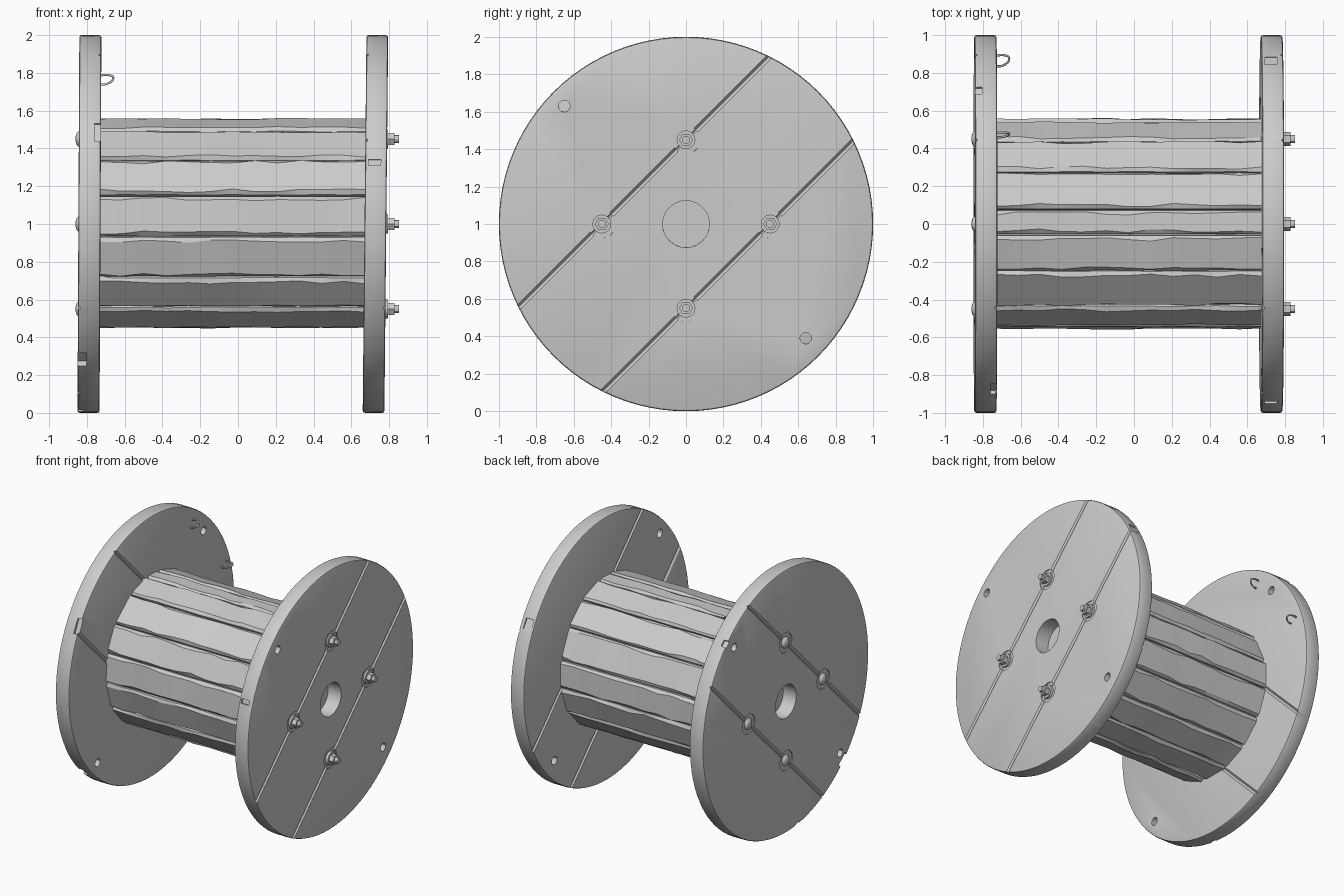
import bpy, bmesh, math, random
from mathutils import Matrix, Vector

if "Cube" in bpy.data.objects:
    bpy.data.objects.remove(bpy.data.objects["Cube"])

random.seed(4)
BOLTS = [(0, 0.45), (-0.45, 0), (0.45, 0), (0, -0.45)]


def finish(obj, angle=30):
    bpy.ops.object.select_all(action='DESELECT')
    obj.select_set(True)
    bpy.context.view_layer.objects.active = obj
    bpy.ops.object.shade_smooth_by_angle(angle=math.radians(angle))
    return obj


def from_bmesh(name, bm):
    bmesh.ops.recalc_face_normals(bm, faces=bm.faces)
    me = bpy.data.meshes.new(name)
    bm.to_mesh(me)
    bm.free()
    obj = bpy.data.objects.new(name, me)
    bpy.context.collection.objects.link(obj)
    return obj


def rod(name, x0, x1, y, z, r, sides, r2=None):
    """Cylinder or cone along x from x0 to x1."""
    bm = bmesh.new()
    bmesh.ops.create_cone(bm, cap_ends=True, segments=sides, radius1=r,
                          radius2=r if r2 is None else r2, depth=x1 - x0)
    m = Matrix.Translation(((x0 + x1) / 2, y, z)) @ Matrix.Rotation(math.pi / 2, 4, 'Y')
    bmesh.ops.transform(bm, matrix=m, verts=bm.verts)
    return from_bmesh(name, bm)


def box(name, centre, size, rot_x=0, roll=0):
    """Box rolled about its long local z axis, then turned about x."""
    bm = bmesh.new()
    bmesh.ops.create_cube(bm, size=1)
    m = (Matrix.Translation(centre) @ Matrix.Rotation(rot_x, 4, 'X')
         @ Matrix.Rotation(roll, 4, 'Z') @ Matrix.Diagonal((*size, 1)))
    bmesh.ops.transform(bm, matrix=m, verts=bm.verts)
    return from_bmesh(name, bm)


def cut(obj, cutter):
    mod = obj.modifiers.new('cut', 'BOOLEAN')
    mod.operation, mod.solver, mod.object = 'DIFFERENCE', 'EXACT', cutter
    bpy.context.view_layer.objects.active = obj
    bpy.ops.object.modifier_apply(modifier=mod.name)
    bpy.data.objects.remove(cutter)


def flange(name, x0, x1, side, rope_holes, chips):
    disc = rod(name, x0, x1, 0, 1, 1.0, 96)
    bev = disc.modifiers.new('bevel', 'BEVEL')
    bev.width, bev.segments, bev.limit_method = 0.012, 2, 'ANGLE'
    bev.angle_limit = math.radians(40)
    bpy.context.view_layer.objects.active = disc
    bpy.ops.object.modifier_apply(modifier=bev.name)
    outer, inner = (x1, x0) if side > 0 else (x0, x1)
    # board seams: outer layer on one diagonal, inner layer crosswise
    for s in (-1, 1):
        o = s * 0.225
        cut(disc, box('seam', (outer, -o, 1 + o), (0.02, 0.02, 2.4), -math.pi / 4, math.pi / 4))
        cut(disc, box('seam', (inner, o, 1 + o), (0.02, 0.02, 2.4), math.pi / 4, math.pi / 4))
    # hub hole and rope holes
    cut(disc, rod('hub', x0 - 0.1, x1 + 0.1, 0, 1, 0.125, 32))
    for y, z in rope_holes:
        cut(disc, rod('hole', x0 - 0.1, x1 + 0.1, y, z, 0.031, 12))
    # dents pressed in by the bolts
    for y, z in BOLTS:
        a, b = sorted((outer - side * 0.007, outer + side * 0.01))
        cut(disc, rod('dent', a, b, y, 1 + z, 0.075, 20))
    # chipped rim
    for x, ang, w, d in chips:
        a = math.radians(ang)
        cut(disc, box('chip', (x, math.cos(a), 1 + math.sin(a)), (0.065, d, w), a + 0.06))
    return finish(disc)


# flanges
left = flange('left_flange', -0.845, -0.728, -1, [(0.62, 1.65), (-0.65, 0.36)],
              [(-0.83, 226, 0.10, 0.07), (-0.73, 151, 0.11, 0.04),
               (-0.85, 262, 0.05, 0.03), (-0.84, 45, 0.05, 0.03)])
right = flange('right_flange', 0.67, 0.785, 1, [(-0.65, 1.63), (0.64, 0.39)],
               [(0.72, 161, 0.035, 0.03), (0.72, 30, 0.08, 0.02)])
for f, mid, tilt in ((left, -0.786, 0.005), (right, 0.727, 0.010)):
    f.matrix_world = (Matrix.Translation((mid, 0, 1)) @ Matrix.Rotation(tilt, 4, 'Y')
                      @ Matrix.Translation((-mid, 0, -1)))

# drum core behind the planks, closing the hub holes
finish(rod('drum_core', -0.735, 0.675, 0, 1, 0.515, 32))


def plank(i, a0, a1):
    """Barrel plank with worn edges; angles run from the front (-y) upward."""
    r = 0.56 + random.uniform(-0.004, 0.004)
    g = 0.007
    section = [(0.50, a0 + g), (r - 0.014, a0 + g), (r, a0 + 0.04),
               (r, a1 - 0.04), (r - 0.014, a1 - g), (0.50, a1 - g)]
    bm = bmesh.new()
    rings, n = [], 12
    for k in range(n + 1):
        x = -0.735 + 1.413 * k / n
        ring = []
        for j, (rad, a) in enumerate(section):
            if 0 < j < 5:
                rad += random.uniform(-0.005, 0.003)
                if j in (2, 3):
                    a += random.uniform(-0.018, 0.018)
            ring.append(bm.verts.new((x, -rad * math.cos(a), 1 + rad * math.sin(a))))
        rings.append(ring)
    for p, q in zip(rings, rings[1:]):
        for j in range(6):
            bm.faces.new((p[j], p[(j + 1) % 6], q[(j + 1) % 6], q[j]))
    bm.faces.new(rings[0])
    bm.faces.new(rings[-1])
    finish(from_bmesh(f'drum_plank_{i}', bm), 25)


# drum planks
edges = [-7, 16, 38, 63, 84, 98, 120, 143, 168, 190, 213, 236, 258, 282, 307, 329, 353]
for i, (a0, a1) in enumerate(zip(edges, edges[1:])):
    plank(i, math.radians(a0), math.radians(a1))

# bolts: washer, nut and threaded end on the right, domed heads on the left
for i, (y, z) in enumerate(BOLTS):
    z += 1
    finish(rod(f'bolt_washer_{i}', 0.765, 0.794, y, z, 0.05, 20))
    finish(rod(f'bolt_nut_{i}', 0.775, 0.828, y, z, 0.037, 6))
    finish(rod(f'bolt_end_{i}', 0.775, 0.853, y, z, 0.021, 12))
    bm = bmesh.new()
    bmesh.ops.create_uvsphere(bm, u_segments=16, v_segments=8, radius=0.042)
    bmesh.ops.transform(bm, verts=bm.verts, matrix=Matrix.Translation((-0.838, y, z))
                        @ Matrix.Diagonal((0.55, 1, 1, 1)))
    finish(from_bmesh(f'bolt_head_{i}', bm), 60)


def staple(name, base, spread):
    """Bent wire loop standing out of the inner left flange."""
    base, spread = Vector(base), Vector(spread)
    cu = bpy.data.curves.new(name, 'CURVE')
    cu.dimensions, cu.bevel_depth, cu.bevel_resolution = '3D', 0.006, 1
    cu.resolution_u = 4
    sp = cu.splines.new('BEZIER')
    path = [(-0.02, -0.7), (0.035, -0.6), (0.068, 0.5), (0.05, 0.9), (-0.02, 0.8)]
    sp.bezier_points.add(len(path) - 1)
    for bp, (dx, t) in zip(sp.bezier_points, path):
        bp.co = base + Vector((dx, 0, 0)) + spread * t
        bp.handle_left_type = bp.handle_right_type = 'AUTO'
    bpy.context.collection.objects.link(bpy.data.objects.new(name, cu))


# wire staples
staple('upper_staple', (-0.728, 0.47, 1.76), (0, 0.015, 0.03))
staple('rear_staple', (-0.728, 0.86, 1.30), (0, 0.035, 0.015))
